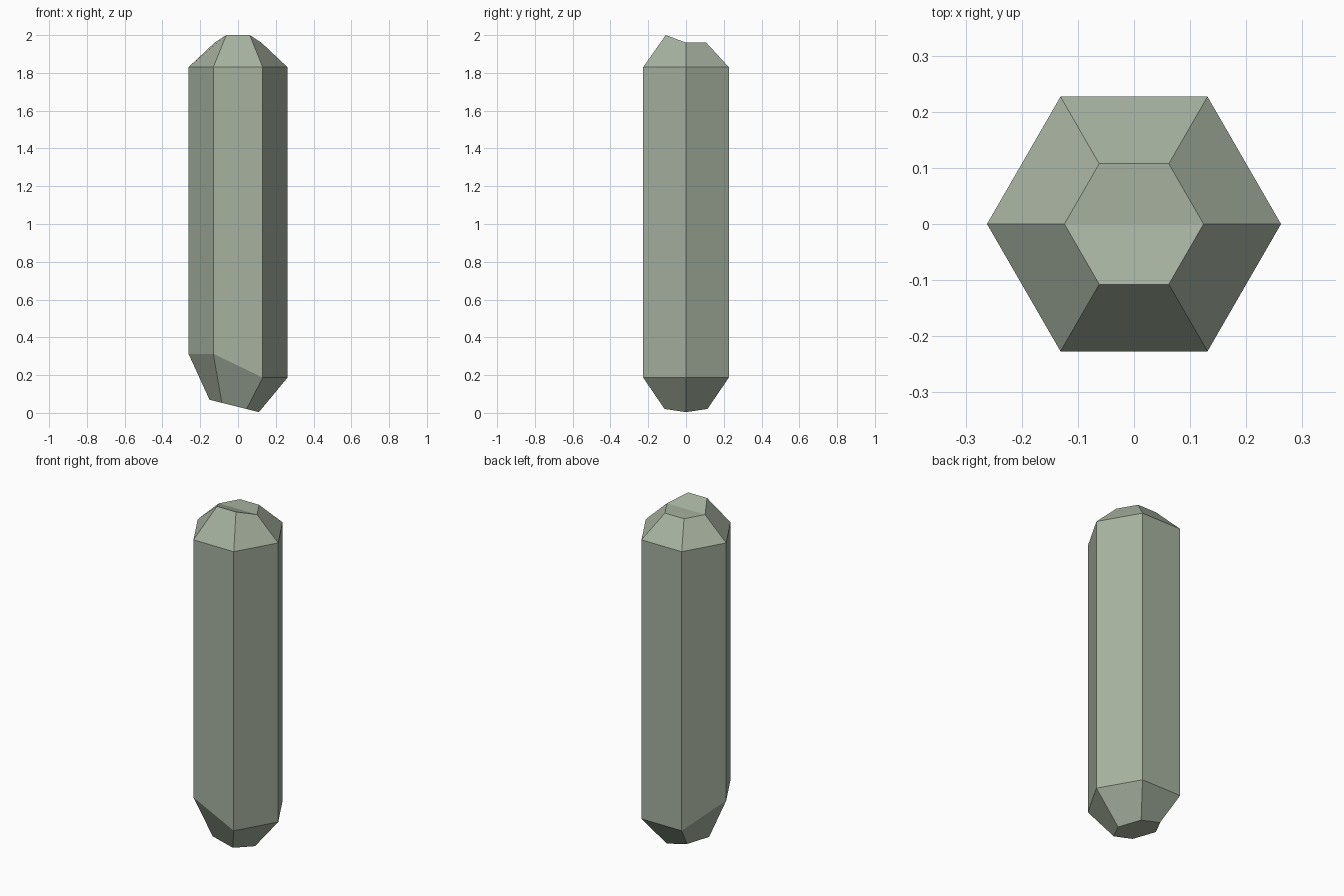
import bpy
import bmesh
from math import cos, sin, pi

cube = bpy.data.objects.get("Cube")
if cube:
    bpy.data.objects.remove(cube)

stone = bpy.data.materials.new("sage_stone")
stone.use_nodes = True
colour = (0.38, 0.44, 0.345, 1)
stone.diffuse_color = colour
stone.node_tree.nodes["Principled BSDF"].inputs["Base Color"].default_value = colour

SIDES = 6
bm = bmesh.new()


def ring(radius, height, centre_x=0.0):
    """Hexagonal ring, its first corner on +x; height is a rule on (index, x, y)."""
    verts = []
    for i in range(SIDES):
        a = 2 * pi * i / SIDES
        x, y = centre_x + radius * cos(a), radius * sin(a)
        verts.append(bm.verts.new((x, y, height(i, x, y))))
    return verts


# Tip cut on a slant, dropping towards +x
tip = ring(0.131, lambda i, x, y: 0.037 - 0.25 * (x + 0.02), -0.02)
# Lower edge of the shaft, higher at two neighbouring corners
lower = ring(0.262, lambda i, x, y: 0.313 if i in (3, 4) else 0.187)
# Level shoulder
shoulder = ring(0.262, lambda i, x, y: 1.83)
# Crown, raised along its front edge
crown = ring(0.124, lambda i, x, y: 2.0 if y < -0.05 else 1.96)

# Side facets between neighbouring rings
for low, high in zip((tip, lower, shoulder), (lower, shoulder, crown)):
    for i in range(SIDES):
        j = (i + 1) % SIDES
        bm.faces.new((low[i], low[j], high[j], high[i]))

# Slanted tip facet and the two-part crown, folded across the middle
bm.faces.new(tip[::-1])
bm.faces.new(crown[:4])
bm.faces.new(crown[3:] + crown[:1])
bmesh.ops.recalc_face_normals(bm, faces=bm.faces[:])

mesh = bpy.data.meshes.new("crystal_shard")
bm.to_mesh(mesh)
bm.free()
mesh.materials.append(stone)
shard = bpy.data.objects.new("crystal_shard", mesh)
bpy.context.collection.objects.link(shard)
